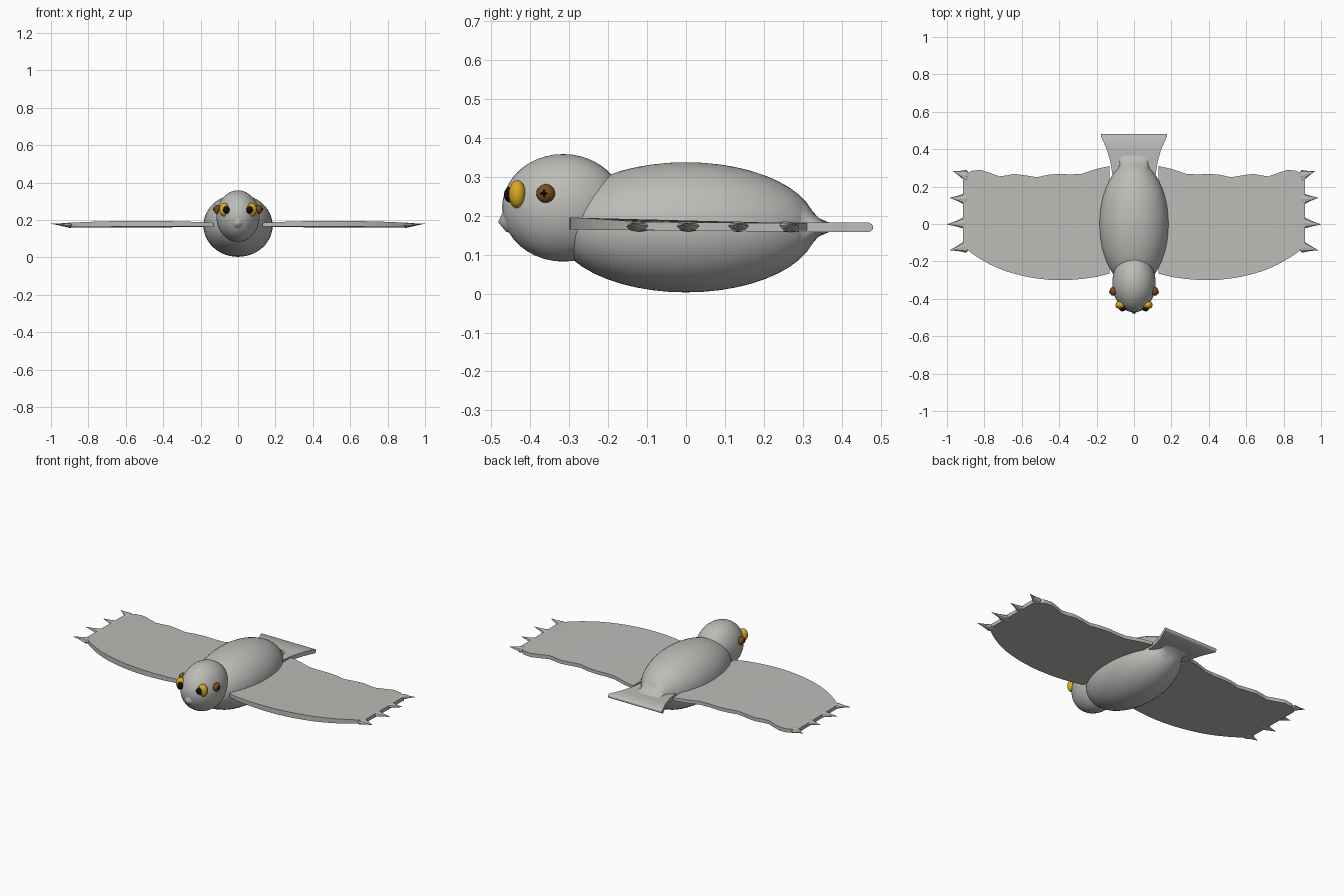
import bpy, bmesh, math
from mathutils import Vector

cube = bpy.data.objects.get("Cube")
if cube:
    bpy.data.objects.remove(cube, do_unlink=True)


def material(name, rgb):
    m = bpy.data.materials.new(name)
    m.use_nodes = True
    m.diffuse_color = (*rgb, 1)
    m.node_tree.nodes["Principled BSDF"].inputs["Base Color"].default_value = (*rgb, 1)
    return m


GREY = material("feather grey", (0.5, 0.5, 0.48))
YELLOW = material("eye yellow", (0.7, 0.4, 0.015))
BROWN = material("ear brown", (0.2, 0.075, 0.012))
BLACK = material("pupil black", (0.005, 0.005, 0.005))


def finish(name, bm, mat, smooth=35):
    bmesh.ops.recalc_face_normals(bm, faces=bm.faces)
    me = bpy.data.meshes.new(name)
    bm.to_mesh(me)
    bm.free()
    ob = bpy.data.objects.new(name, me)
    bpy.context.collection.objects.link(ob)
    me.materials.append(mat)
    if smooth:
        bpy.ops.object.select_all(action="DESELECT")
        bpy.context.view_layer.objects.active = ob
        ob.select_set(True)
        bpy.ops.object.shade_smooth_by_angle(angle=math.radians(smooth))
    return ob


def ellipsoid(name, centre, radii, mat, segments=32):
    bm = bmesh.new()
    bmesh.ops.create_uvsphere(bm, u_segments=segments, v_segments=segments // 2, radius=1)
    for v in bm.verts:
        v.co = Vector(centre) + Vector(a * b for a, b in zip(v.co, radii))
    return finish(name, bm, mat)


def loft(name, rings, mat, smooth=35):
    """Skin a list of equal closed rings and cap both ends."""
    bm = bmesh.new()
    loops = [[bm.verts.new(p) for p in ring] for ring in rings]
    for a, b in zip(loops, loops[1:]):
        for i in range(len(a)):
            j = (i + 1) % len(a)
            bm.faces.new((a[i], a[j], b[j], b[i]))
    bm.faces.new(loops[0])
    bm.faces.new(loops[-1])
    return finish(name, bm, mat, smooth)


def oval(y, z, rx, rz, n=32):
    turn = [math.tau * i / n for i in range(n)]
    return [(rx * math.cos(t), y, z + rz * math.sin(t)) for t in turn]


# Body and head
ellipsoid("body", (0, 0, 0.17), (0.185, 0.335, 0.167), GREY, 48)
ellipsoid("head", (0, -0.315, 0.22), (0.116, 0.157, 0.138), GREY, 40)

# Beak
loft("beak", [oval(-0.42, 0.21, 0.062, 0.065), oval(-0.462, 0.192, 0.026, 0.033),
              oval(-0.481, 0.184, 0.002, 0.002)], GREY, 60)

# Tail root blending the body into the fan
loft("tail_root", [oval(0.27, 0.17, 0.1, 0.09), oval(0.3, 0.17, 0.084, 0.073),
                   oval(0.32, 0.17, 0.078, 0.047), oval(0.34, 0.17, 0.085, 0.024),
                   oval(0.37, 0.17, 0.1, 0.011)], GREY, 60)

# Tail fan with a rounded rear edge
tail = []
for y, hw, hh in [(0.2, 0.1, 0.012), (0.28, 0.118, 0.012), (0.34, 0.128, 0.012),
                  (0.4, 0.146, 0.012), (0.47, 0.177, 0.012), (0.477, 0.177, 0.008),
                  (0.48, 0.176, 0.003)]:
    tail.append([(-hw, y, 0.17 - hh), (hw, y, 0.17 - hh), (hw, y, 0.17 + hh), (-hw, y, 0.17 + hh)])
loft("tail", tail, GREY)

# Wing stations: span, leading edge, trailing edge
STATIONS = [(0.13, -0.265, 0.31), (0.2, -0.283, 0.295), (0.28, -0.294, 0.268),
            (0.34, -0.299, 0.265), (0.4, -0.3, 0.268), (0.46, -0.298, 0.263),
            (0.52, -0.291, 0.25), (0.58, -0.281, 0.26), (0.64, -0.266, 0.268),
            (0.68, -0.254, 0.26), (0.72, -0.239, 0.255), (0.77, -0.216, 0.273),
            (0.82, -0.188, 0.29), (0.87, -0.155, 0.284), (0.915, -0.118, 0.25)]
CHORD = 8


def wing_section(side, x, front, back):
    arch = math.sin(math.pi * (x - 0.1) / 0.83) ** 0.6
    base = 0.166 - 0.004 * (x - 0.13)
    upper, lower = [], []
    for i in range(CHORD + 1):
        t = i / CHORD
        y = front + (back - front) * t
        upper.append((side * x, y, 0.181 + 0.014 * arch * (1 - t)))
        lower.append((side * x, y, base - 0.004 * t))
    return upper + lower[::-1]


# Spikes at the wing tips: base y, tip x, tip y
SPIKES = [(-0.115, 0.985, -0.14), (0.008, 1.0, -0.002), (0.132, 0.985, 0.14), (0.25, 0.967, 0.282)]

for side, label in ((1, "left"), (-1, "right")):
    loft(label + "_wing", [wing_section(side, *s) for s in STATIONS], GREY, 30)

    for n, (y, tip_x, tip_y) in enumerate(SPIKES):
        rings = []
        for t, size in ((0, 0.55), (0.18, 1), (0.6, 0.42), (1, 0.02)):
            ring = []
            for k in range(8):
                a = math.tau * k / 8
                ring.append((side * (0.88 + (tip_x - 0.88) * t),
                             y + (tip_y - y) * t + 0.034 * size * math.cos(a),
                             0.17 + 0.01 * t + 0.014 * size * math.sin(a)))
            rings.append(ring)
        loft(f"{label}_wing_spike_{n + 1}", rings, GREY, 0)

    # Eye with pupil
    ellipsoid(label + "_eye", (side * 0.073, -0.433, 0.255), (0.027, 0.022, 0.036), YELLOW, 24)
    ellipsoid(label + "_pupil", (side * 0.062, -0.452, 0.254), (0.018, 0.015, 0.02), BLACK, 20)

    # Ear with a small crossed opening
    ellipsoid(label + "_ear", (side * 0.111, -0.36, 0.257), (0.019, 0.024, 0.024), BROWN, 20)
    for part, long_y, long_z in (("a", 0.011, 0.004), ("b", 0.004, 0.011)):
        ellipsoid(f"{label}_ear_opening_{part}", (side * 0.125, -0.364, 0.257),
                  (0.008, long_y, long_z), BLACK, 12)
